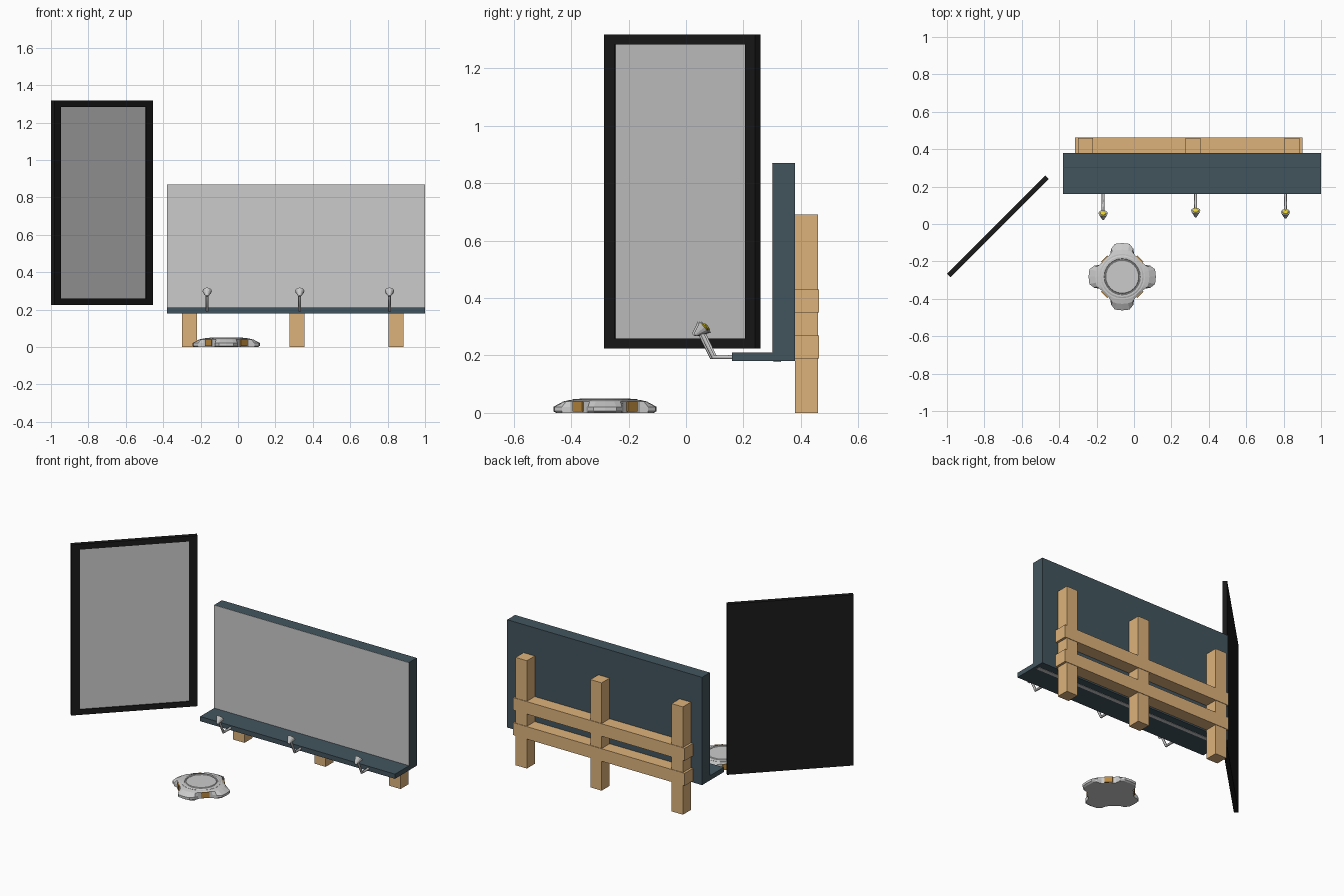
import bpy, bmesh, math
from mathutils import Vector, Matrix

if "Cube" in bpy.data.objects:
    bpy.data.objects.remove(bpy.data.objects["Cube"])


def material(name, rgb):
    m = bpy.data.materials.new(name)
    m.diffuse_color = (*rgb, 1)
    m.use_nodes = True
    m.node_tree.nodes["Principled BSDF"].inputs["Base Color"].default_value = m.diffuse_color
    return m


SLATE = material("slate", (0.055, 0.09, 0.11))
WOOD = material("wood", (0.73, 0.45, 0.2))
BLACK = material("black", (0.01, 0.01, 0.01))
YELLOW = material("yellow", (0.85, 0.68, 0.03))
ORANGE = material("orange", (0.5, 0.25, 0.05))


def finish(name, bm, mat=None):
    bmesh.ops.recalc_face_normals(bm, faces=bm.faces)
    me = bpy.data.meshes.new(name)
    bm.to_mesh(me)
    bm.free()
    ob = bpy.data.objects.new(name, me)
    bpy.context.collection.objects.link(ob)
    if mat:
        me.materials.append(mat)
    return ob


def box(name, x, y, z, mat=None, matrix=Matrix()):
    bm = bmesh.new()
    bmesh.ops.create_cube(bm, size=1)
    for v in bm.verts:
        v.co = Vector([(r[0] + r[1]) / 2 + c * (r[1] - r[0]) for c, r in zip(v.co, (x, y, z))])
    bm.transform(matrix)
    return finish(name, bm, mat)


def loft(name, rings, mat=None):
    """Skin a stack of rings and cap both ends."""
    bm = bmesh.new()
    loops = [[bm.verts.new(p) for p in r] for r in rings]
    n = len(loops[0])
    for a, b in zip(loops, loops[1:]):
        for i in range(n):
            j = (i + 1) % n
            bm.faces.new((a[i], a[j], b[j], b[i]))
    bm.faces.new(loops[0])
    bm.faces.new(loops[-1])
    return finish(name, bm, mat)


# Billboard panel, ledge and poster sheet
profile = [(0.16, 0.18), (0.38, 0.18), (0.38, 0.87), (0.302, 0.87), (0.302, 0.21), (0.16, 0.21)]
loft("billboard_panel", [[(x, y, z) for y, z in profile] for x in (-0.38, 1.0)], SLATE)
box("poster_sheet", (-0.38, 1.0), (0.300, 0.303), (0.211, 0.87))
box("ledge_underside_strip", (-0.36, 0.98), (0.305, 0.33), (0.178, 0.182))

# Timber support frame
for i, x in enumerate((-0.26, 0.315, 0.845)):
    box(f"post_{i}", (x - 0.04, x + 0.04), (0.38, 0.46), (0, 0.69), WOOD)
for i, z in enumerate((0.19, 0.35)):
    box(f"rail_{i}", (-0.315, 0.90), (0.38, 0.463), (z, z + 0.08), WOOD)

# Spotlights on bent arms
for i, (x, dy) in enumerate(((-0.165, -0.004), (0.33, 0.01), (0.81, 0.003))):
    cu = bpy.data.curves.new(f"lamp_arm_{i}", 'CURVE')
    cu.dimensions = '3D'
    cu.bevel_depth = 0.008
    cu.bevel_resolution = 1
    cu.use_fill_caps = True
    sp = cu.splines.new('POLY')
    pts = [(x, 0.17, 0.194), (x, 0.092 + dy, 0.194), (x, 0.048 + dy, 0.285)]
    sp.points.add(len(pts) - 1)
    for p, c in zip(sp.points, pts):
        p.co = (*c, 1)
    bpy.context.collection.objects.link(bpy.data.objects.new(f"lamp_arm_{i}", cu))
    # shade opens up and back towards the poster
    aim = Vector((0, 1, 0.85)).normalized()
    turn = aim.to_track_quat('Z', 'Y').to_matrix().to_4x4()
    mid = Vector((x, 0.045 + dy, 0.285))
    bm = bmesh.new()
    bmesh.ops.create_cone(bm, cap_ends=True, segments=12, radius1=0.006, radius2=0.025,
                          depth=0.042, matrix=Matrix.Translation(mid) @ turn)
    finish(f"lamp_shade_{i}", bm)
    bm = bmesh.new()
    bmesh.ops.create_uvsphere(bm, u_segments=12, v_segments=6, radius=0.018,
                              matrix=Matrix.Translation(mid + aim * 0.019) @ turn
                              @ Matrix.Diagonal((1, 1, 0.5, 1)))
    finish(f"lamp_bulb_{i}", bm, YELLOW)

# Framed screen standing at 45 degrees; local -y is its face
M = Matrix.Translation((-0.7275, -0.0125, 0)) @ Matrix.Rotation(math.radians(45), 4, 'Z')
L, T, B = 0.372, 0.0135, 0.05
Z0, Z1, BZ = 0.225, 1.317, 0.034
bm = bmesh.new()


def rect(b, bz, y):
    return [bm.verts.new(M @ Vector(p)) for p in
            ((-L + b, y, Z0 + bz), (L - b, y, Z0 + bz), (L - b, y, Z1 - bz), (-L + b, y, Z1 - bz))]


loops = [rect(0, 0, T), rect(0, 0, -T), rect(B, BZ, -T), rect(B, BZ, -0.004)]
for a, b in zip(loops, loops[1:]):
    for k in range(4):
        bm.faces.new((a[k], a[(k + 1) % 4], b[(k + 1) % 4], b[k]))
bm.faces.new(loops[0])
bm.faces.new(loops[-1])
finish("screen_frame", bm, BLACK)
box("screen_glass", (-L + B, L - B), (-0.007, -0.003), (Z0 + BZ, Z1 - BZ), None, M)

# Floor pad: four-lobed base sloping up to a round cap
CX, CY = -0.063, -0.282
half = [(0.102, 0.080), (0.122, 0.064), (0.150, 0.059), (0.178, 0.040)]
lobe = [(r, -t) for r, t in half] + [(0.18, 0)] + [(r, t) for r, t in reversed(half)]
outline = []
for q in range(4):
    for r, t in lobe:
        p = Matrix.Rotation(q * math.pi / 2, 2) @ Vector((r, t))
        outline.append(p)


def pad_ring(limit, z):
    ring = []
    for p in outline:
        s = min(1, limit / p.length)
        ring.append((CX + p.x * s, CY + p.y * s, z))
    return ring


loft("pad_base", [pad_ring(0.17, 0.0), pad_ring(0.18, 0.006), pad_ring(0.18, 0.021),
                  pad_ring(0.145, 0.040), pad_ring(0.122, 0.045)])


def circle(r, z, n=24):
    return [(CX + r * math.cos(2 * math.pi * i / n), CY + r * math.sin(2 * math.pi * i / n), z)
            for i in range(n)]


loft("pad_cap", [circle(0.115, 0.035), circle(0.115, 0.046), circle(0.108, 0.049),
                 circle(0.097, 0.049), circle(0.095, 0.046), circle(0.091, 0.046),
                 circle(0.088, 0.050)])

# Orange inserts in the gaps between lobes
for i in range(4):
    turn = Matrix.Translation((CX, CY, 0)) @ Matrix.Rotation(math.radians(45 + 90 * i), 4, 'Z')
    box(f"pad_insert_{i}", (0.10, 0.137), (-0.024, 0.024), (0.004, 0.040), ORANGE, turn)
